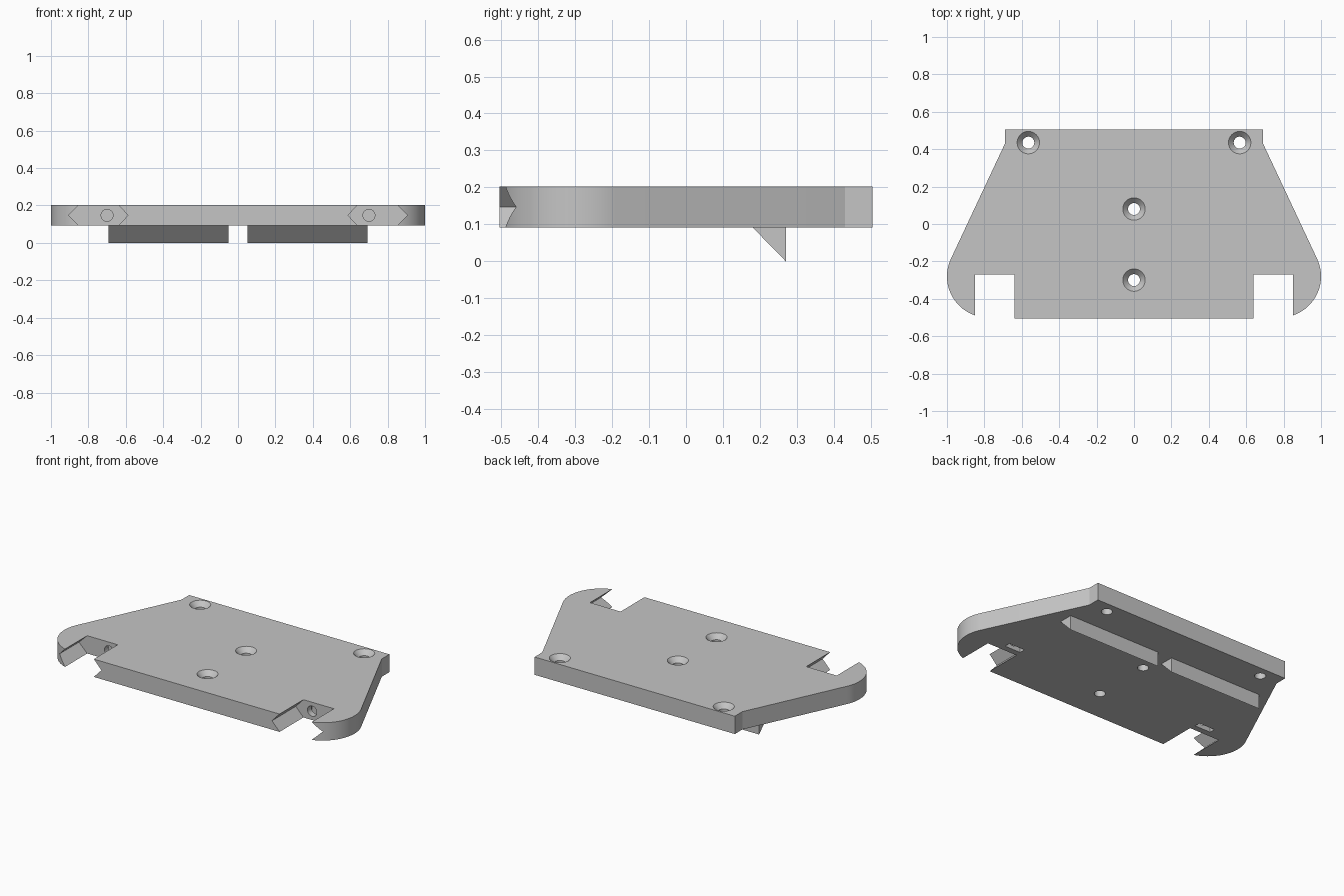
import bpy, bmesh, math
from mathutils import Vector

if "Cube" in bpy.data.objects:
    bpy.data.objects.remove(bpy.data.objects["Cube"], do_unlink=True)

BOTTOM, TOP = 0.092, 0.203
MID = (BOTTOM + TOP) / 2

grey = bpy.data.materials.new("plain grey")
grey.use_nodes = True
grey.diffuse_color = (0.56, 0.56, 0.56, 1)
grey.node_tree.nodes["Principled BSDF"].inputs["Base Color"].default_value = grey.diffuse_color


def prism(name, points, extrude):
    """Extrude a closed 3D outline along a vector."""
    bm = bmesh.new()
    face = bm.faces.new([bm.verts.new(p) for p in points])
    made = bmesh.ops.extrude_face_region(bm, geom=[face])["geom"]
    moved = [v for v in made if isinstance(v, bmesh.types.BMVert)]
    bmesh.ops.translate(bm, verts=moved, vec=Vector(extrude))
    bmesh.ops.recalc_face_normals(bm, faces=bm.faces)
    mesh = bpy.data.meshes.new(name)
    bm.to_mesh(mesh)
    bm.free()
    mesh.materials.append(grey)
    obj = bpy.data.objects.new(name, mesh)
    bpy.context.collection.objects.link(obj)
    return obj


def revolve(name, profile, centre):
    """Solid of (radius, z) rings around a vertical axis."""
    bm = bmesh.new()
    n = 32
    rings = [[bm.verts.new((centre[0] + r * math.cos(math.tau * i / n),
                            centre[1] + r * math.sin(math.tau * i / n), z))
              for i in range(n)] for r, z in profile]
    for a, b in zip(rings, rings[1:]):
        for i in range(n):
            j = (i + 1) % n
            bm.faces.new((a[i], a[j], b[j], b[i]))
    bm.faces.new(rings[0])
    bm.faces.new(rings[-1])
    bmesh.ops.recalc_face_normals(bm, faces=bm.faces)
    mesh = bpy.data.meshes.new(name)
    bm.to_mesh(mesh)
    bm.free()
    mesh.materials.append(grey)
    obj = bpy.data.objects.new(name, mesh)
    bpy.context.collection.objects.link(obj)
    return obj


def cut(target, cutter):
    cutter.hide_render = True
    mod = target.modifiers.new("cut", "BOOLEAN")
    mod.operation, mod.solver, mod.object = "DIFFERENCE", "EXACT", cutter
    bpy.context.view_layer.objects.active = target
    bpy.ops.object.modifier_apply(modifier=mod.name)
    bpy.data.objects.remove(cutter, do_unlink=True)


# Base plate outline: tapered sides ending in rounded front lobes
half = [(0.69, 0.505), (0.69, 0.43)]
start, end = math.radians(24.7), math.radians(-71.5)
for i in range(25):
    a = start + (end - start) * i / 24
    half.append((0.78 + 0.22 * math.cos(a), -0.28 + 0.22 * math.sin(a)))
half += [(0.85, -0.27), (0.64, -0.27), (0.64, -0.505)]
outline = half + [(-x, y) for x, y in reversed(half)]
plate = prism("base_plate", [(x, y, BOTTOM) for x, y in outline], (0, 0, TOP - BOTTOM))

for side in (-1, 1):
    # Front slot with V grooves in its side walls
    groove = [(0.64, BOTTOM), (0.85, BOTTOM), (0.907, MID),
              (0.85, TOP), (0.64, TOP), (0.588, MID)]
    wide = [(0.64, 0), (0.85, 0)] + groove[1:3] + [(0.85, TOP), (0.85, 0.3), (0.64, 0.3)] \
        + groove[4:] + [groove[0]]
    cut(plate, prism("slot_cutter", [(side * x, -0.6, z) for x, z in wide], (0, 0.33, 0)))
    # Bolt hole in the back wall of the slot
    ring = [(side * 0.7 + 0.032 * math.cos(math.tau * i / 24), -0.32,
             MID + 0.032 * math.sin(math.tau * i / 24)) for i in range(24)]
    cut(plate, prism("bolt_cutter", ring, (0, 0.17, 0)))
    # Nut pocket open to the underside
    pocket = [(side * 0.7 + dx, y, 0) for dx, y in
              ((-0.055, -0.232), (0.055, -0.232), (0.055, -0.195), (-0.055, -0.195))]
    cut(plate, prism("nut_cutter", pocket, (0, 0, 0.185)))

# Countersunk screw holes
for centre in ((-0.565, 0.435), (0.565, 0.435), (0, 0.08), (0, -0.3)):
    cut(plate, revolve("screw_cutter", [(0.032, 0), (0.032, TOP - 0.03),
                                        (0.06, TOP), (0.06, 0.3)], centre))

# Wedge ribs under the plate
ribs = []
for side, word in ((1, "left"), (-1, "right")):
    section = [(0.18, BOTTOM), (0.27, BOTTOM), (0.27, 0)]
    ribs.append(prism(word + "_rib", [(side * 0.05, y, z) for y, z in section],
                      (side * 0.643, 0, 0)))

# Smooth curved walls, sharp edges elsewhere
bpy.ops.object.select_all(action="DESELECT")
plate.select_set(True)
bpy.context.view_layer.objects.active = plate
bpy.ops.object.shade_smooth_by_angle(angle=math.radians(22))
